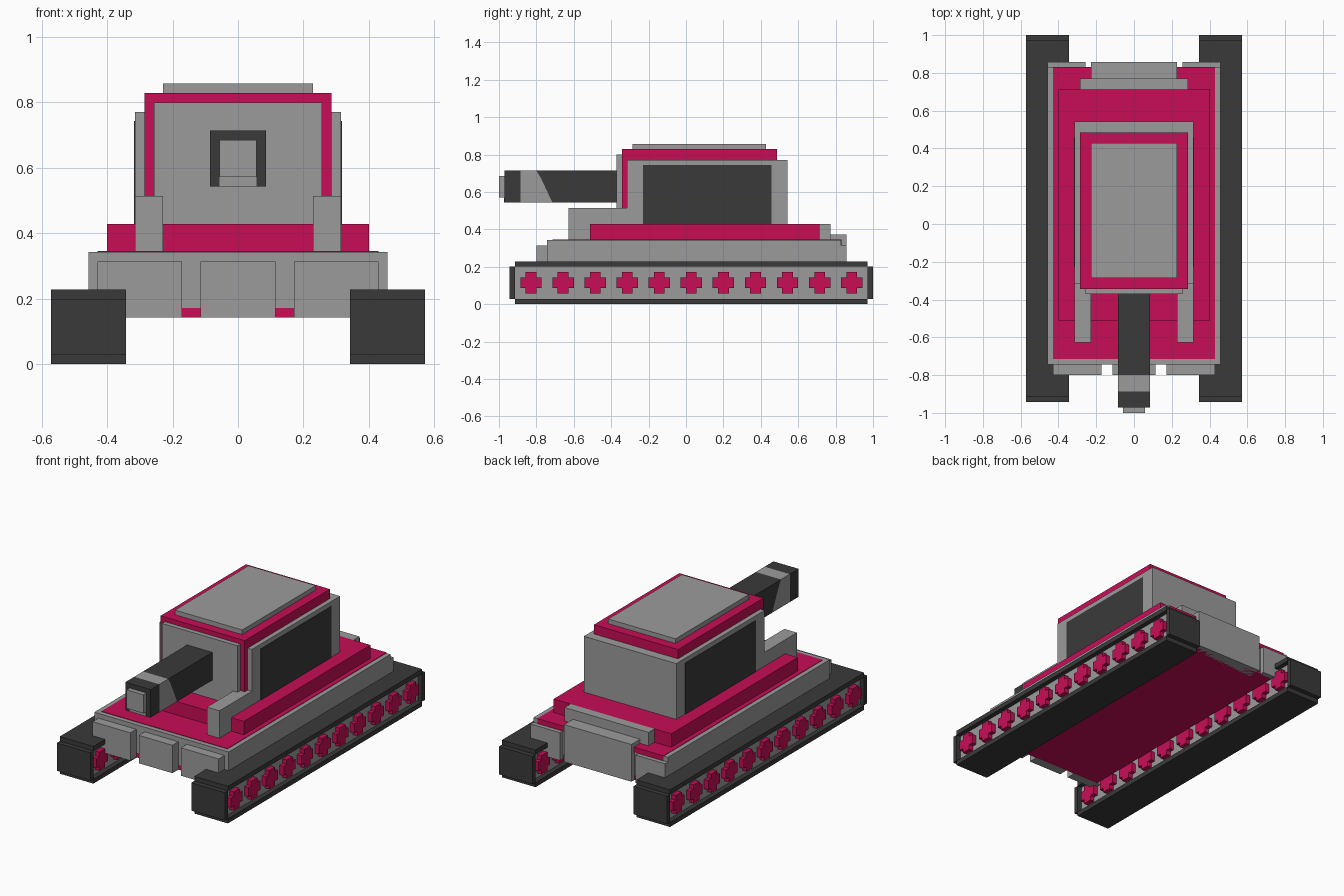
import bpy, bmesh

if "Cube" in bpy.data.objects:
    bpy.data.objects.remove(bpy.data.objects["Cube"])

U = 1 / 35      # the model sits on a block grid, 70 blocks long
E = 0.1         # thickness of painted plates, in blocks (about 0.003)


def material(name, rgb):
    m = bpy.data.materials.new(name)
    m.diffuse_color = (*rgb, 1)
    m.use_nodes = True
    m.node_tree.nodes["Principled BSDF"].inputs["Base Color"].default_value = m.diffuse_color
    return m


GREY = material("grey", (0.33, 0.33, 0.33))
PINK = material("crimson", (0.58, 0.004, 0.094))
DARK = material("charcoal", (0.042, 0.042, 0.042))


def prism(name, mat, x0, x1, profile):
    """Extrude a (y, z) profile from x0 to x1, all in block units."""
    bm = bmesh.new()
    face = bm.faces.new([bm.verts.new((x0 * U, y * U, z * U)) for y, z in profile])
    new = bmesh.ops.extrude_face_region(bm, geom=[face])["geom"]
    verts = [v for v in new if isinstance(v, bmesh.types.BMVert)]
    bmesh.ops.translate(bm, verts=verts, vec=((x1 - x0) * U, 0, 0))
    bmesh.ops.recalc_face_normals(bm, faces=bm.faces)
    me = bpy.data.meshes.new(name)
    bm.to_mesh(me)
    bm.free()
    me.materials.append(mat)
    ob = bpy.data.objects.new(name, me)
    bpy.context.collection.objects.link(ob)
    return ob


def box(name, mat, x, y, z):
    return prism(name, mat, *x, [(y[0], z[0]), (y[1], z[0]), (y[1], z[1]), (y[0], z[1])])


def pair(name, mat, x, y, z):
    """The same box on the right and left."""
    box(name + "_right", mat, x, y, z)
    box(name + "_left", mat, (-x[1], -x[0]), y, z)


# Tracks: belt on four sides, recessed side panel
pair("track_top", DARK, (12, 20), (-32, 34), (7, 8))
pair("track_bottom", DARK, (12, 20), (-32, 34), (0, 1))
pair("track_front", DARK, (12, 20), (-33, -32), (1, 7))
pair("track_back", DARK, (12, 20), (34, 35), (1, 7))
pair("track_panel", GREY, (13, 19), (-32, 34), (1, 7))

# Cross-shaped wheels, showing on both faces of each track
CROSS = [(-2, -1), (-1, -1), (-1, -2), (1, -2), (1, -1), (2, -1),
         (2, 1), (1, 1), (1, 2), (-1, 2), (-1, 1), (-2, 1)]
for i in range(11):
    outline = [(-29 + 6 * i + y, 4 + z) for y, z in CROSS]
    for side, xs in (("right", ((18.5, 20), (12, 13.5))), ("left", ((-20, -18.5), (-13.5, -12)))):
        for x0, x1 in xs:
            prism(f"wheel_{side}", PINK, x0, x1, outline)

# Hull
box("hull_floor", PINK, (-12, 12), (-26, 29), (5, 6))
box("hull_lower", GREY, (-12, 12), (-26, 29), (6, 8))
box("hull_upper", GREY, (-16, 16), (-26, 29), (8, 12))
box("hull_deck", PINK, (-15, 15), (-25, 29 + E), (11, 12 + E))
box("raised_deck", PINK, (-14, 14), (-18, 25), (12, 15))

# Armour plates at the front and back
box("front_plate_centre", GREY, (-4, 4), (-28, -26), (5, 11))
pair("front_plate", GREY, (6, 15), (-28, -26), (5, 11))
pair("back_plate", GREY, (9, 16), (29, 30), (5, 11))
box("engine_cover_lower", GREY, (-8, 8), (27, 30), (5, 13))
box("engine_cover_upper", GREY, (-10, 10), (25, 27), (12, 15))

# Turret
box("turret_body", GREY, (-11, 11), (-11, 19), (15, 27))
box("turret_front_frame", PINK, (-10, 10), (-12, -11), (15, 29))
box("turret_cap", PINK, (-10, 10), (-11, 17), (27, 29))
box("turret_front_plate", GREY, (-9, 9), (-13, -12), (15, 28))
box("roof_plate", GREY, (-8, 8), (-10, 15), (29, 30))
pair("turret_window", DARK, (11, 11 + E), (-8, 16), (15, 26))
pair("turret_arm", GREY, (8, 11), (-22, -11), (12, 18))

# Gun barrel with a slanted grey band
box("muzzle", DARK, (-3, 3), (-34, -31), (19, 25))
prism("barrel_band", GREY, -3, 3, [(-31, 19), (-25, 19), (-27.1, 23.5), (-28, 25), (-31, 25)])
prism("barrel", DARK, -3, 3, [(-25, 19), (-13, 19), (-13, 25), (-28, 25), (-27.1, 23.5)])
box("muzzle_tip", GREY, (-2, 2), (-35, -34), (20, 24))
box("muzzle_mark", GREY, (-2, 2), (-34 - E, -34), (19, 20))
